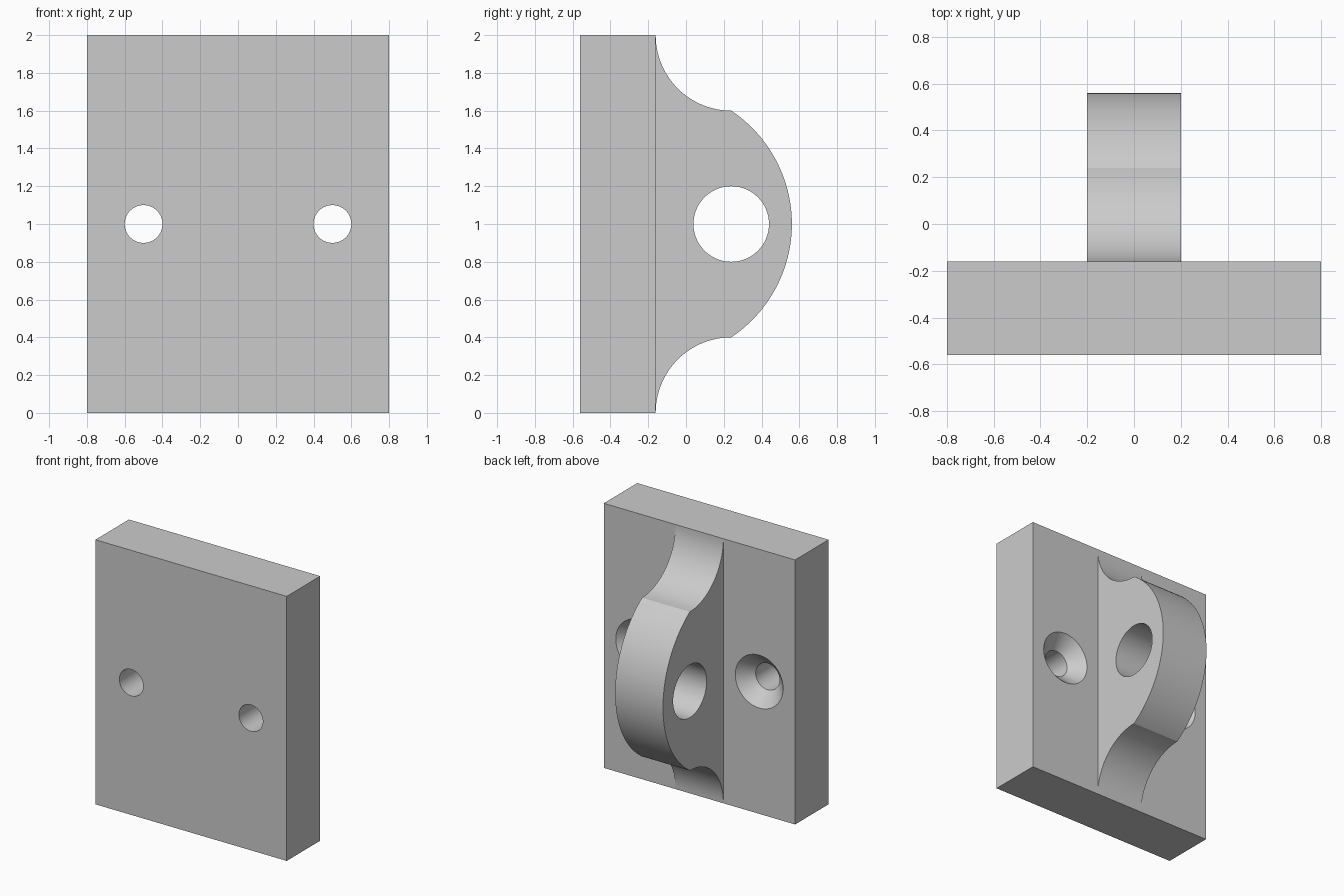
import bpy
import bmesh
from math import atan2, cos, sin, pi, hypot, radians
from mathutils import Matrix, Vector

if "Cube" in bpy.data.objects:
    bpy.data.objects.remove(bpy.data.objects["Cube"], do_unlink=True)

# Main dimensions
WIDTH, HEIGHT, THICK = 1.6, 2.0, 0.4
LUG_HALF = 0.2
FILLET = 0.4
MID = HEIGHT / 2
LUG_RADIUS = hypot(FILLET, MID - FILLET)
FRONT = -(THICK + LUG_RADIUS) / 2
BACK = FRONT + THICK

grey = bpy.data.materials.new("plain grey")
grey.use_nodes = True
colour = (0.6, 0.6, 0.6, 1)
grey.diffuse_color = colour
grey.node_tree.nodes["Principled BSDF"].inputs["Base Color"].default_value = colour


def finish(bm, name):
    bmesh.ops.recalc_face_normals(bm, faces=bm.faces)
    mesh = bpy.data.meshes.new(name)
    bm.to_mesh(mesh)
    bm.free()
    mesh.materials.append(grey)
    obj = bpy.data.objects.new(name, mesh)
    bpy.context.collection.objects.link(obj)
    return obj


def arc(cy, cz, radius, start, end, steps):
    """Points of an arc in the side (y, z) plane."""
    angles = [start + (end - start) * i / steps for i in range(steps + 1)]
    return [(cy + radius * cos(a), cz + radius * sin(a)) for a in angles]


def cone(name, r1, r2, depth, centre, axis):
    """Cone or cylinder cutter; r1 is at the start of the axis."""
    bm = bmesh.new()
    turn = Vector((0, 0, 1)).rotation_difference(Vector(axis)).to_matrix().to_4x4()
    bmesh.ops.create_cone(bm, cap_ends=True, segments=64, radius1=r1, radius2=r2,
                          depth=depth, matrix=Matrix.Translation(centre) @ turn)
    obj = finish(bm, name)
    obj.hide_render = True
    return obj


def cut(obj, cutters):
    bpy.context.view_layer.objects.active = obj
    for cutter in cutters:
        mod = obj.modifiers.new("hole", "BOOLEAN")
        mod.operation, mod.solver, mod.object = "DIFFERENCE", "EXACT", cutter
        bpy.ops.object.modifier_apply(modifier=mod.name)
        bpy.data.objects.remove(cutter, do_unlink=True)


def smooth(obj):
    bpy.ops.object.select_all(action="DESELECT")
    obj.select_set(True)
    bpy.context.view_layer.objects.active = obj
    bpy.ops.object.shade_smooth_by_angle(angle=radians(20))


# Base plate with two screw holes, countersunk from the back
bm = bmesh.new()
bmesh.ops.create_cube(bm, size=1, matrix=Matrix.Translation((0, FRONT + THICK / 2, MID))
                      @ Matrix.Diagonal((WIDTH, THICK, HEIGHT, 1)))
plate = finish(bm, "base_plate")
for x in (-0.5, 0.5):
    cut(plate, [
        cone("screw_hole_cutter", 0.1, 0.1, 1, (x, FRONT + THICK / 2, MID), (0, 1, 0)),
        cone("countersink_cutter", 0.05, 0.25, 0.2, (x, BACK - 0.05, MID), (0, 1, 0)),
    ])
smooth(plate)

# Lug: concave fillets above and below a convex nose
centre_y = BACK + FILLET
half = atan2(MID - FILLET, FILLET)
profile = (arc(centre_y, 0, FILLET, pi, pi / 2, 24)
           + arc(BACK, MID, LUG_RADIUS, -half, half, 48)[1:]
           + arc(centre_y, HEIGHT, FILLET, 1.5 * pi, pi, 24)[1:])
bm = bmesh.new()
face = bm.faces.new([bm.verts.new((-LUG_HALF, y, z)) for y, z in profile])
side = bmesh.ops.extrude_face_region(bm, geom=[face])["geom"]
bmesh.ops.translate(bm, vec=(2 * LUG_HALF, 0, 0),
                    verts=[v for v in side if isinstance(v, bmesh.types.BMVert)])
lug = finish(bm, "lug")
cut(lug, [cone("pin_hole_cutter", 0.2, 0.2, 1, (0, centre_y, MID), (1, 0, 0))])
smooth(lug)
